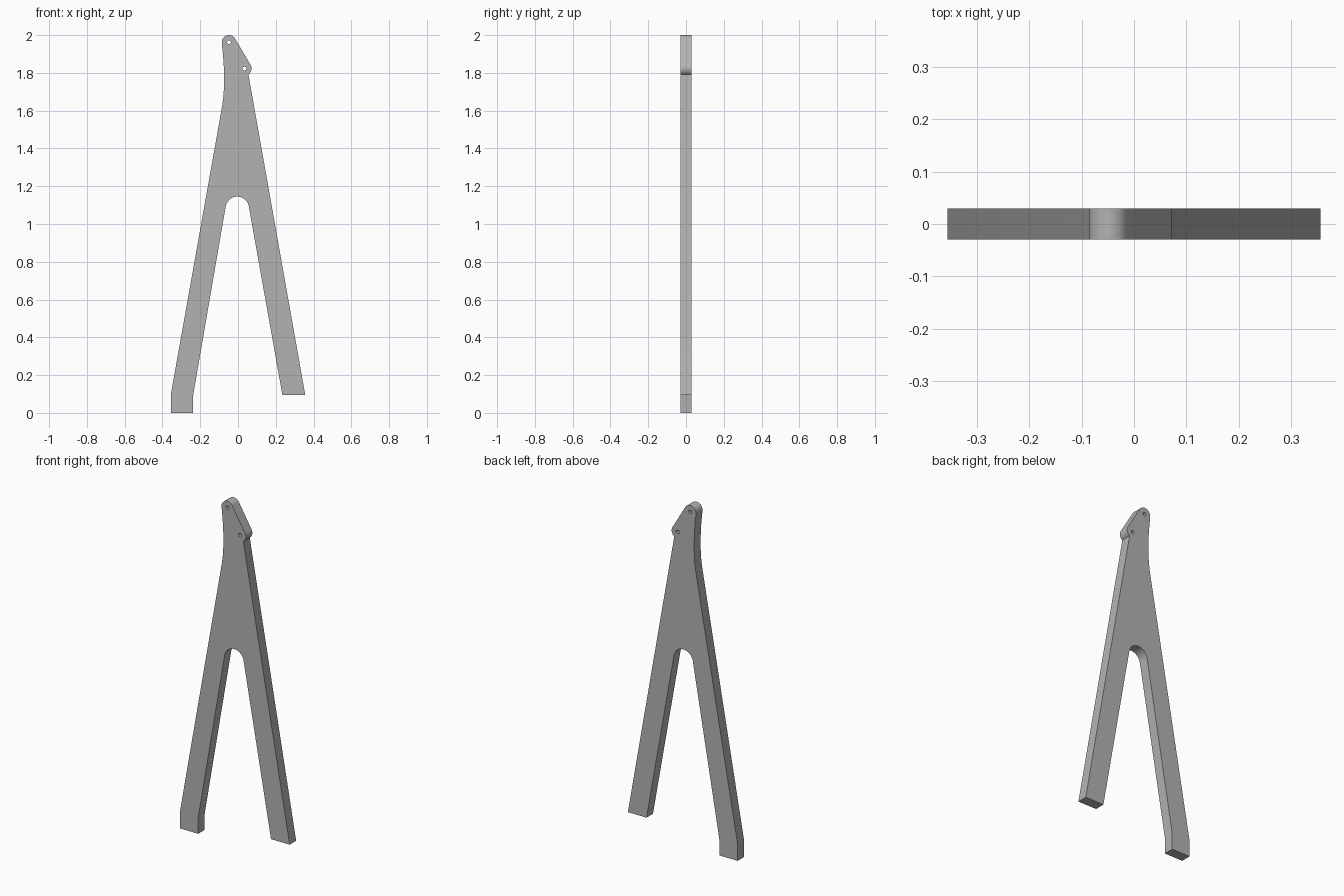
import bpy
import bmesh
from math import sin, cos, radians
from mathutils import Vector

cube = bpy.data.objects.get("Cube")
if cube:
    bpy.data.objects.remove(cube, do_unlink=True)

HALF = 0.03                  # half thickness of the plate
TOP_LUG = (-0.048, 1.962)    # upper pivot
SIDE_LUG = (0.034, 1.823)    # lower pivot
LUG_R, HOLE_R = 0.038, 0.01


def arc(center, radius, start, end, steps):
    """Points along an arc, angles in degrees."""
    angles = [radians(start + (end - start) * i / steps) for i in range(steps + 1)]
    return [(center[0] + radius * cos(a), center[1] + radius * sin(a)) for a in angles]


def add_loop(bm, points):
    verts = [bm.verts.new((x, -HALF, z)) for x, z in points]
    return [bm.edges.new((v, verts[i - 1])) for i, v in enumerate(verts)]


# Outline: feet, rounded crotch, right leg, two lugs, hollowed neck
outline = [(-0.356, 0), (-0.237, 0), (-0.237, 0.095)]
outline += arc((-0.004, 1.083), 0.062, 170, 10, 20)
outline += [(0.235, 0.095), (0.356, 0.095), (0.056, 1.787)]
outline += arc(SIDE_LUG, LUG_R, -55, 30, 14)
outline += arc(TOP_LUG, LUG_R, 30, 187, 22)
outline += [(-0.080, 1.90), (-0.076, 1.85), (-0.074, 1.80), (-0.0735, 1.76),
            (-0.075, 1.71), (-0.078, 1.67), (-0.083, 1.63), (-0.356, 0.095)]

bm = bmesh.new()
edges = add_loop(bm, outline)
for pivot in (TOP_LUG, SIDE_LUG):
    edges += add_loop(bm, arc(pivot, HOLE_R, 0, 345, 23))

# Fill around the pivot holes, then thicken
bmesh.ops.triangle_fill(bm, edges=edges, use_beauty=True, normal=Vector((0, -1, 0)))
result = bmesh.ops.extrude_face_region(bm, geom=bm.faces[:], use_keep_orig=True)
moved = [g for g in result["geom"] if isinstance(g, bmesh.types.BMVert)]
bmesh.ops.translate(bm, verts=moved, vec=(0, 2 * HALF, 0))
bmesh.ops.recalc_face_normals(bm, faces=bm.faces[:])

mesh = bpy.data.meshes.new("forked_leg_plate")
bm.to_mesh(mesh)
bm.free()
plate = bpy.data.objects.new("forked_leg_plate", mesh)
bpy.context.collection.objects.link(plate)

# Plain grey
grey = bpy.data.materials.new("mid_grey")
grey.use_nodes = True
color = (0.45, 0.45, 0.45, 1)
grey.diffuse_color = color
grey.node_tree.nodes["Principled BSDF"].inputs["Base Color"].default_value = color
mesh.materials.append(grey)

bpy.context.view_layer.objects.active = plate
plate.select_set(True)
bpy.ops.object.shade_smooth_by_angle(angle=radians(25))
